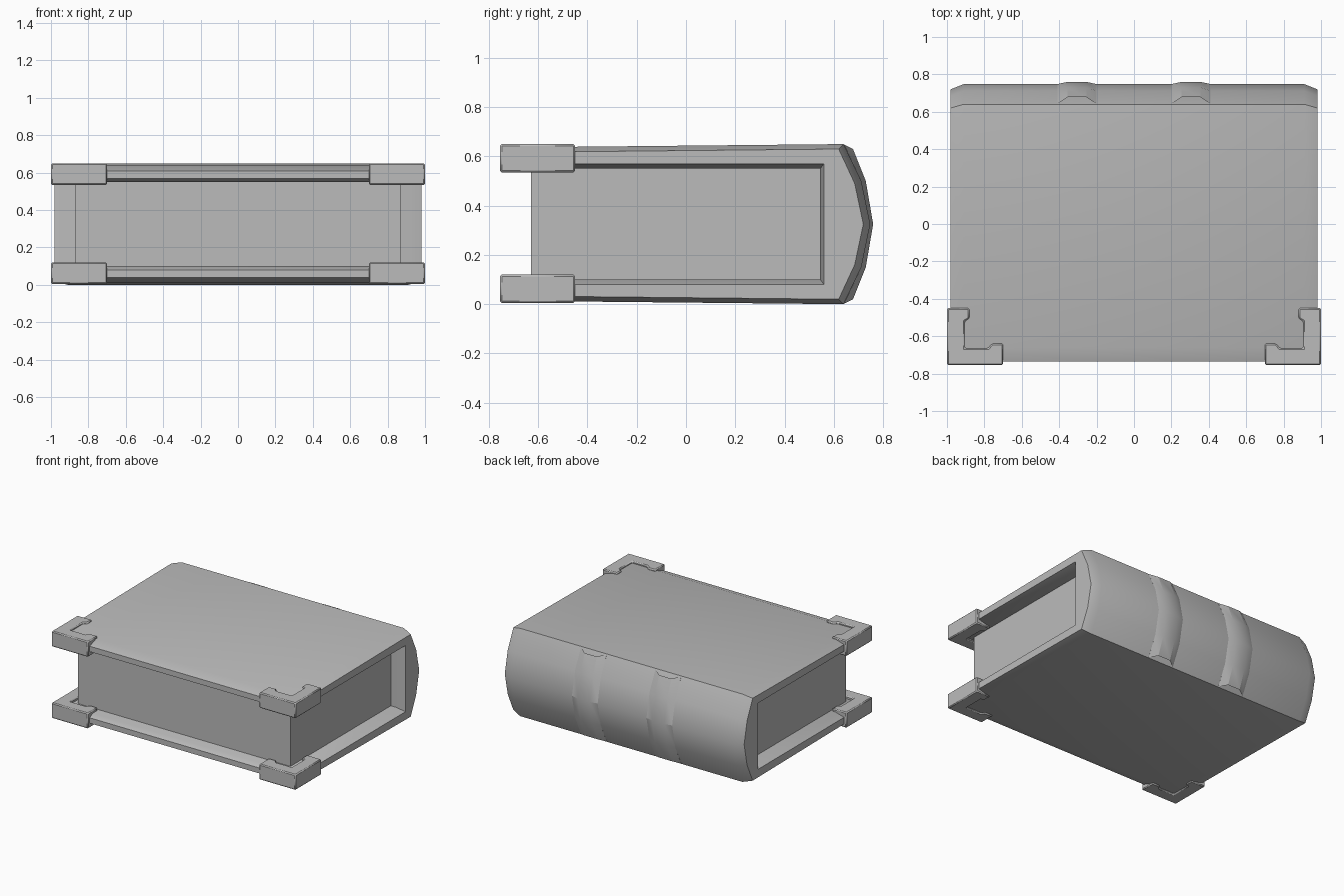
import bpy, bmesh, math

if "Cube" in bpy.data.objects:
    bpy.data.objects.remove(bpy.data.objects["Cube"], do_unlink=True)

MID = 0.325  # height of the book's plane of symmetry

grey = bpy.data.materials.new("plain_grey")
grey.use_nodes = True
grey.diffuse_color = (0.5, 0.5, 0.5, 1)
grey.node_tree.nodes["Principled BSDF"].inputs["Base Color"].default_value = (0.5, 0.5, 0.5, 1)


def finish(name, bm, angle=30):
    bmesh.ops.recalc_face_normals(bm, faces=bm.faces)
    mesh = bpy.data.meshes.new(name)
    bm.to_mesh(mesh)
    bm.free()
    obj = bpy.data.objects.new(name, mesh)
    bpy.context.collection.objects.link(obj)
    mesh.materials.append(grey)
    bpy.ops.object.select_all(action='DESELECT')
    obj.select_set(True)
    bpy.context.view_layer.objects.active = obj
    bpy.ops.object.shade_smooth_by_angle(angle=math.radians(angle))
    return obj


def mirrored(half):
    """Complete a (y, height above middle) profile that starts on the middle plane."""
    return [(y, -h) for y, h in reversed(half[1:])] + list(half)


def loft(name, sections, angle=30):
    """Join (x, closed yz profile) sections and cap both ends."""
    bm = bmesh.new()
    rings = [[bm.verts.new((x, y, MID + h)) for y, h in prof] for x, prof in sections]
    n = len(rings[0])
    for a, b in zip(rings, rings[1:]):
        for i in range(n):
            j = (i + 1) % n
            bm.faces.new((a[i], a[j], b[j], b[i]))
    bm.faces.new(rings[0])
    bm.faces.new(rings[-1])
    return finish(name, bm, angle)


# Cover: C-shaped wrap with softened ends
full = mirrored([(0.748, 0), (0.712, 0.175), (0.64, 0.325), (-0.66, 0.312), (-0.735, 0.285),
                 (-0.735, 0.245), (-0.70, 0.225), (0.545, 0.225)])
end = mirrored([(0.72, 0), (0.685, 0.165), (0.62, 0.305), (-0.66, 0.292), (-0.735, 0.28),
                (-0.735, 0.25), (-0.70, 0.245), (0.56, 0.245)])
loft("cover", [(-0.98, end), (-0.91, full), (0.91, full), (0.98, end)])

# Page block
bm = bmesh.new()
bmesh.ops.create_cube(bm, size=1)
for v in bm.verts:
    v.co = (v.co.x * 1.74, v.co.y * 1.19 - 0.035, v.co.z * 0.46 + MID)
finish("page_block", bm)

# Raised bands around the spine
flush = mirrored([(0.748, 0), (0.712, 0.175), (0.642, 0.323)])
raised = mirrored([(0.76, 0), (0.73, 0.175), (0.678, 0.305)])
for side, x in (("right", -0.305), ("left", 0.305)):
    loft("spine_band_" + side, [(x - 0.105, flush), (x - 0.05, raised),
                                (x + 0.05, raised), (x + 0.105, flush)], 20)

# Corner guards: L-shaped clips on the four front corners
outline = [(1, -0.755), (0.70, -0.755), (0.70, -0.64), (0.76, -0.64), (0.78, -0.665), (0.905, -0.665),
           (0.905, -0.52), (0.88, -0.505), (0.88, -0.45), (1, -0.45)]
for side, s in (("left", 1), ("right", -1)):
    for level, z in (("lower", 0.005), ("upper", 0.535)):
        bm = bmesh.new()
        base = bm.faces.new([bm.verts.new((s * x, y, z)) for x, y in outline])
        top = bmesh.ops.extrude_face_region(bm, geom=[base])["geom"]
        bmesh.ops.translate(bm, vec=(0, 0, 0.115),
                            verts=[g for g in top if isinstance(g, bmesh.types.BMVert)])
        guard = finish("corner_guard_%s_%s" % (level, side), bm)
        bevel = guard.modifiers.new("soft_edges", 'BEVEL')
        bevel.width = 0.007
        bevel.segments = 1
